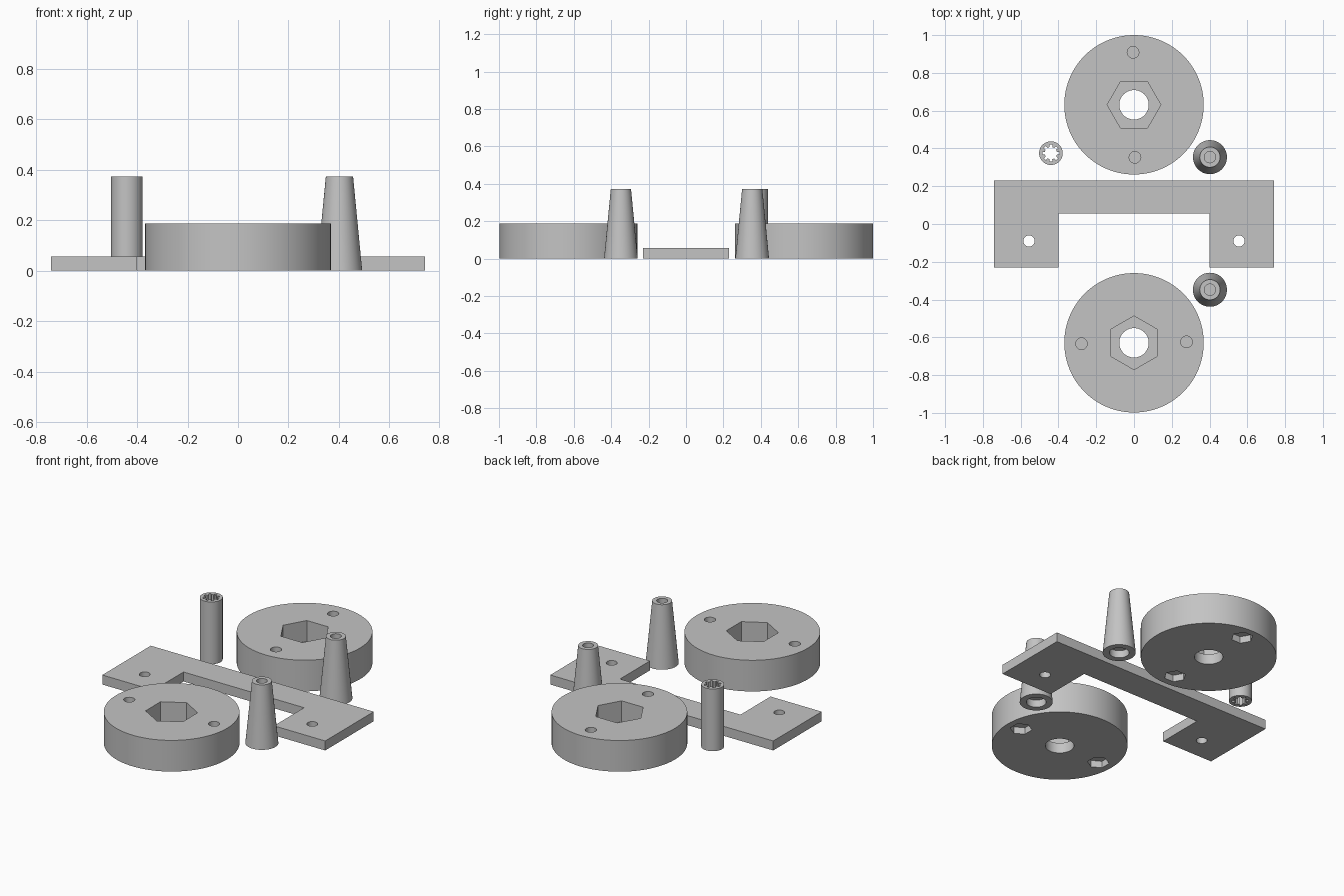
import bpy, bmesh, math
from math import cos, sin, pi

if "Cube" in bpy.data.objects:
    bpy.data.objects.remove(bpy.data.objects["Cube"])

grey = bpy.data.materials.new("plain_grey")
grey.diffuse_color = (0.55, 0.55, 0.55, 1)
grey.use_nodes = True
grey.node_tree.nodes["Principled BSDF"].inputs["Base Color"].default_value = grey.diffuse_color


def ring(r, n, cx=0, cy=0, turn=0):
    return [(cx + r * cos(turn + 2 * pi * i / n), cy + r * sin(turn + 2 * pi * i / n))
            for i in range(n)]


def loft(name, low, high, z0, z1):
    """Closed solid between two outlines with equal point counts."""
    bm = bmesh.new()
    a = [bm.verts.new((x, y, z0)) for x, y in low]
    b = [bm.verts.new((x, y, z1)) for x, y in high]
    n = len(a)
    bm.faces.new(a[::-1])
    bm.faces.new(b)
    for i in range(n):
        j = (i + 1) % n
        bm.faces.new((a[i], a[j], b[j], b[i]))
    bmesh.ops.recalc_face_normals(bm, faces=bm.faces)
    me = bpy.data.meshes.new(name)
    bm.to_mesh(me)
    bm.free()
    ob = bpy.data.objects.new(name, me)
    bpy.context.collection.objects.link(ob)
    me.materials.append(grey)
    return ob


def cut(ob, outlines):
    """Subtract prisms, given as (outline, z0, z1), then shade smooth."""
    cutters = []
    for pts, z0, z1 in outlines:
        c = loft("cutter", pts, pts, z0, z1)
        c.hide_render = True
        m = ob.modifiers.new("cut", 'BOOLEAN')
        m.operation, m.solver, m.object = 'DIFFERENCE', 'EXACT', c
        cutters.append(c)
    dg = bpy.context.evaluated_depsgraph_get()
    dg.update()
    me = bpy.data.meshes.new_from_object(ob.evaluated_get(dg))
    ob.modifiers.clear()
    ob.data = me
    me.materials.clear()
    me.materials.append(grey)
    for p in me.polygons:
        p.material_index = 0
    for c in cutters:
        bpy.data.objects.remove(c)
    bpy.ops.object.select_all(action='DESELECT')
    ob.select_set(True)
    bpy.context.view_layer.objects.active = ob
    bpy.ops.object.shade_smooth_by_angle(angle=math.radians(30))


# Round wheels: hex bolt pocket, bore, and two screw holes over nut pockets
H = 0.187
for name, cy, turn in (("rear_wheel", 0.631, 0), ("front_wheel", -0.629, pi / 2)):
    wheel = loft(name, ring(0.369, 96, 0, cy), ring(0.369, 96, 0, cy), 0, H)
    cuts = [(ring(0.142, 6, 0, cy, turn), 0.062, H + 0.1),
            (ring(0.078, 48, 0, cy), -0.1, 0.1)]
    for s in (1, -1):
        a = turn + pi / 2 + 0.018
        hx, hy = s * 0.278 * cos(a), cy + s * 0.278 * sin(a)
        cuts.append((ring(0.031, 20, hx, hy), 0.045, H + 0.1))
        cuts.append((ring(0.06, 6, hx, hy, turn), -0.1, 0.04))
    cut(wheel, cuts)

# Flat U-shaped bracket with a hole in each arm
u = [(-0.74, -0.23), (-0.40, -0.23), (-0.40, 0.055), (0.40, 0.055),
     (0.40, -0.23), (0.74, -0.23), (0.74, 0.23), (-0.74, 0.23)]
bracket = loft("bracket", u, u, 0, 0.057)
cut(bracket, [(ring(0.03, 24, s * 0.556, -0.09), -0.1, 0.2) for s in (1, -1)])

# Tapered posts: screw hole from the top, wider recess underneath
for name, cy in (("rear_post", 0.354), ("front_post", -0.348)):
    cx = 0.402
    post = loft(name, ring(0.09, 48, cx, cy), ring(0.054, 48, cx, cy), 0, 0.373)
    cut(post, [(ring(0.03, 24, cx, cy), 0.05, 0.5),
               (ring(0.054, 32, cx, cy), -0.1, 0.044)])

# Straight sleeve with a toothed bore
cx, cy = -0.44, 0.375
sleeve = loft("splined_sleeve", ring(0.0625, 48, cx, cy), ring(0.0625, 48, cx, cy), 0, 0.373)
spline = []
for i in range(8):
    for da, r in ((-0.22, 0.033), (-0.16, 0.046), (0.16, 0.046), (0.22, 0.033)):
        a = i * pi / 4 + da
        spline.append((cx + r * cos(a), cy + r * sin(a)))
cut(sleeve, [(spline, -0.1, 0.5)])
